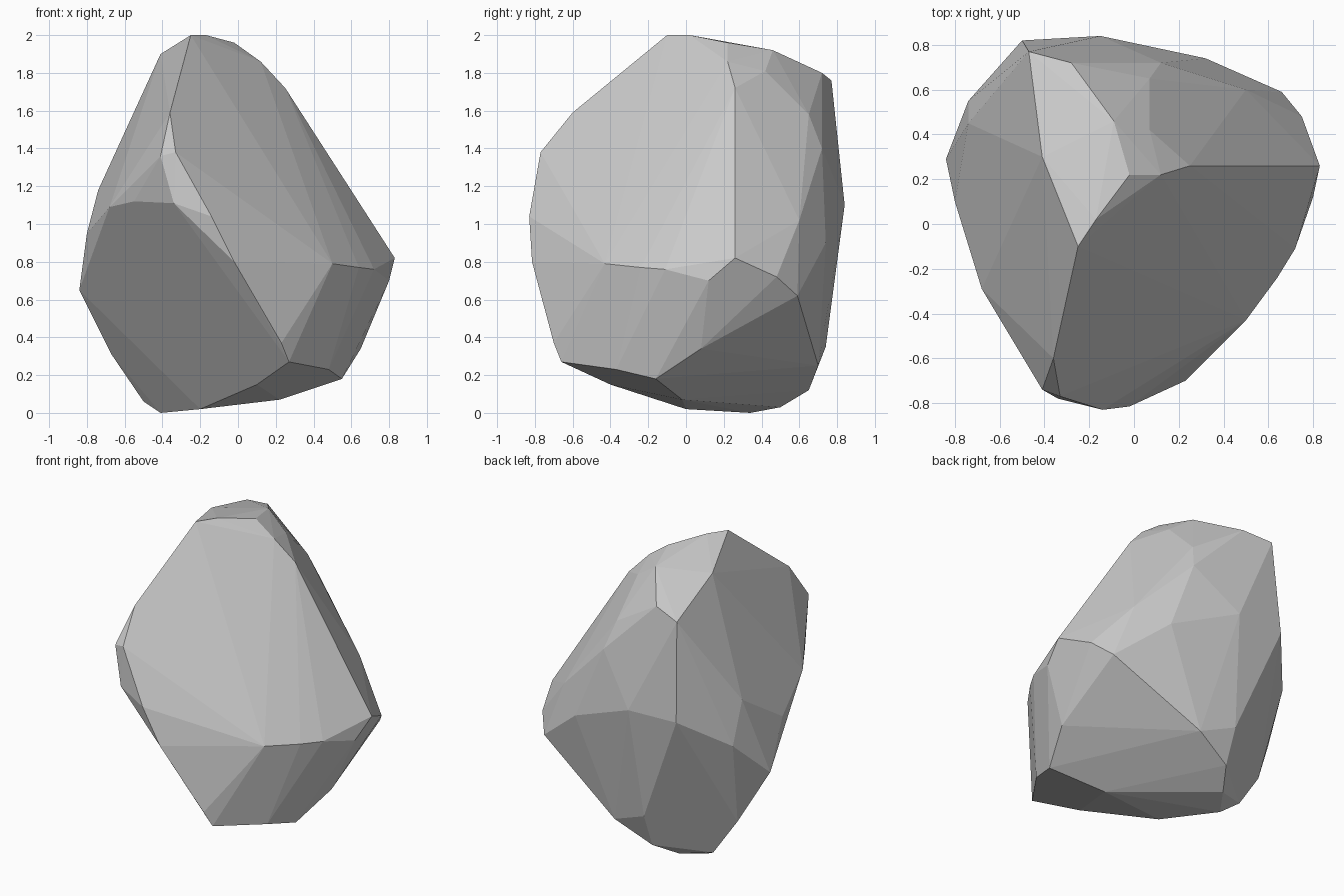
import bpy, bmesh, math

# Corner points of the boulder, grouped in height bands; the hull makes the facets
crown = [(-.25, -.1, 2), (-.17, .02, 2), (-.02, .22, 1.96), (.12, .22, 1.86),
         (-.41, .3, 1.9), (-.09, .46, 1.92)]
shoulder = [(.25, .26, 1.72), (.07, .42, 1.81), (.07, .65, 1.58), (.12, .72, 1.4),
            (-.28, .72, 1.8), (-.47, .77, 1.76), (-.74, .45, 1.18),
            (-.36, -.6, 1.59), (-.33, -.77, 1.38), (-.41, -.74, 1.36)]
waist = [(-.34, -.78, 1.11), (-.14, -.83, 1.04), (-.02, -.815, .8), (-.55, -.5, 1.12),
         (-.68, -.29, 1.09), (-.8, .1, .95), (-.84, .29, .65), (-.74, .55, .9),
         (-.5, .82, 1.1), (-.15, .84, 1.1), (.32, .74, .9), (.5, .6, 1.02),
         (.66, .59, .62), (.75, .48, .72), (.83, .26, .82), (.8, .12, .7),
         (.72, -.11, .76), (.64, -.24, .77), (.5, -.43, .79)]
foot = [(.23, -.7, .37), (.27, -.66, .27), (.48, -.37, .23), (.55, -.16, .18),
        (.65, .08, .34), (.05, .7, .25), (-.2, .74, .35), (-.2, .65, .12),
        (-.67, .4, .31), (-.5, .42, .06), (-.41, .34, 0), (.22, -.02, .07),
        (-.3, .5, .03), (-.2, 0, .02), (.1, -.4, .15)]

# Wrap the points and merge nearly coplanar facets
bm = bmesh.new()
for p in crown + shoulder + waist + foot:
    bm.verts.new(p)
bmesh.ops.convex_hull(bm, input=bm.verts[:])
bmesh.ops.delete(bm, geom=[v for v in bm.verts if not v.link_faces], context='VERTS')
bmesh.ops.dissolve_limit(bm, angle_limit=math.radians(3), verts=bm.verts[:], edges=bm.edges[:])
bmesh.ops.recalc_face_normals(bm, faces=bm.faces[:])

# Flat-faced boulder object
mesh = bpy.data.meshes.new("boulder")
bm.to_mesh(mesh)
bm.free()
boulder = bpy.data.objects.new("boulder", mesh)
bpy.context.collection.objects.link(boulder)
